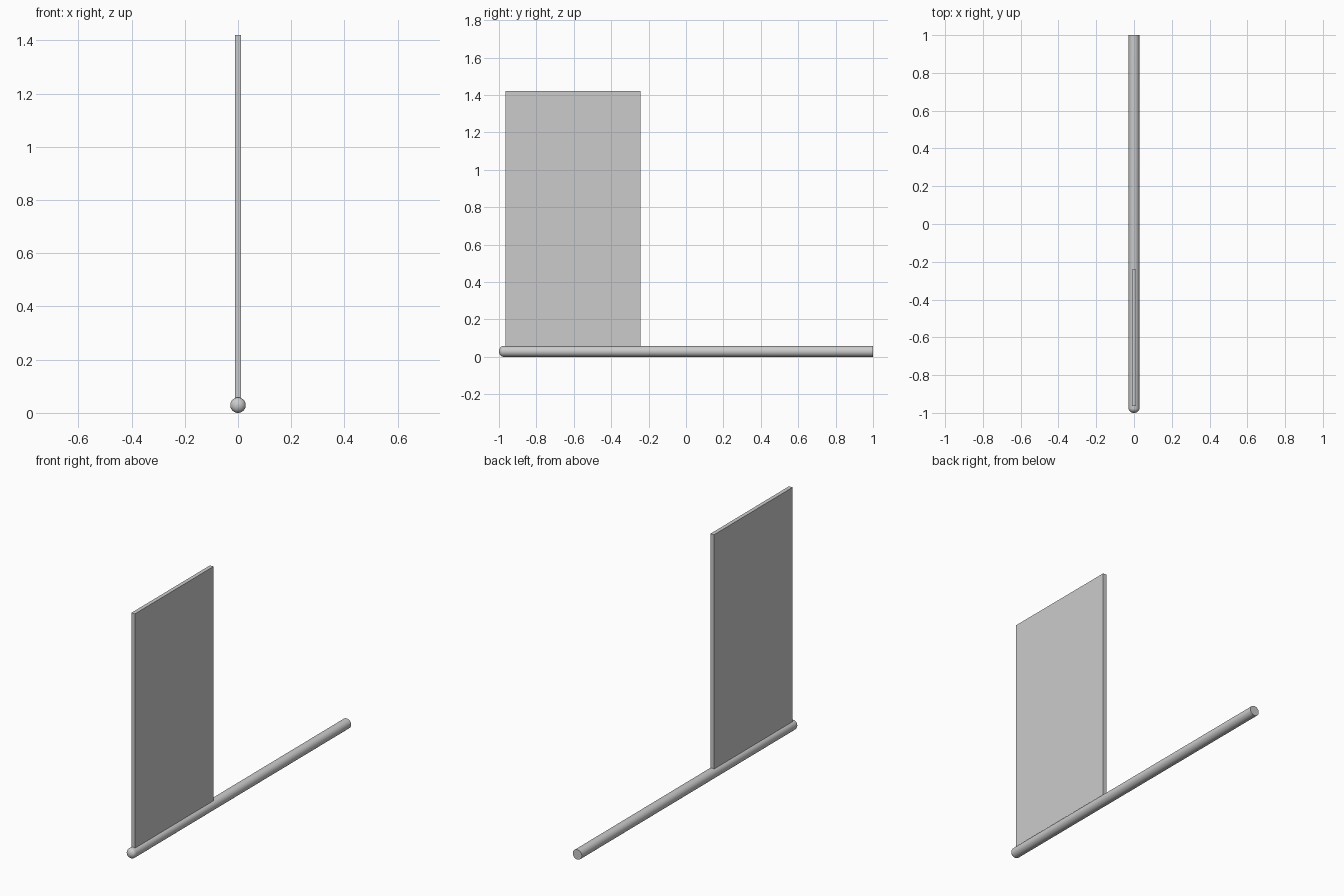
import bpy, bmesh, math

if "Cube" in bpy.data.objects:
    bpy.data.objects.remove(bpy.data.objects["Cube"])

R = 0.029          # pole radius
DOME = 0.024       # depth of the rounded tip
SEGS = 48


def make_object(name, bm):
    bmesh.ops.recalc_face_normals(bm, faces=bm.faces)
    mesh = bpy.data.meshes.new(name)
    bm.to_mesh(mesh)
    bm.free()
    obj = bpy.data.objects.new(name, mesh)
    bpy.context.collection.objects.link(obj)
    return obj


# Pole: profile (radius, y) spun around the y axis, domed at the front tip
profile = [(R * math.sin(a), -1 + DOME * (1 - math.cos(a)))
           for a in (math.pi / 2 * i / 10 for i in range(11))]
profile += [(R, 1.0), (0, 1.0)]
bm = bmesh.new()
verts = [bm.verts.new((r, y, R)) for r, y in profile]
edges = [bm.edges.new(pair) for pair in zip(verts, verts[1:])]
bmesh.ops.spin(bm, geom=verts + edges, cent=(0, 0, R), axis=(0, 1, 0),
               angle=2 * math.pi, steps=SEGS)
bmesh.ops.remove_doubles(bm, verts=bm.verts, dist=1e-5)
pole = make_object("pole", bm)
bpy.context.view_layer.objects.active = pole
pole.select_set(True)
bpy.ops.object.shade_smooth_by_angle(angle=math.radians(35))

# Flag: thin flat panel standing on the pole near the tip
y0, y1, z0, z1, thick = -0.964, -0.242, 0.05, 1.42, 0.023
bm = bmesh.new()
bmesh.ops.create_cube(bm, size=1)
bmesh.ops.scale(bm, vec=(thick, y1 - y0, z1 - z0), verts=bm.verts)
bmesh.ops.translate(bm, vec=(0, (y0 + y1) / 2, (z0 + z1) / 2), verts=bm.verts)
make_object("flag_panel", bm)
